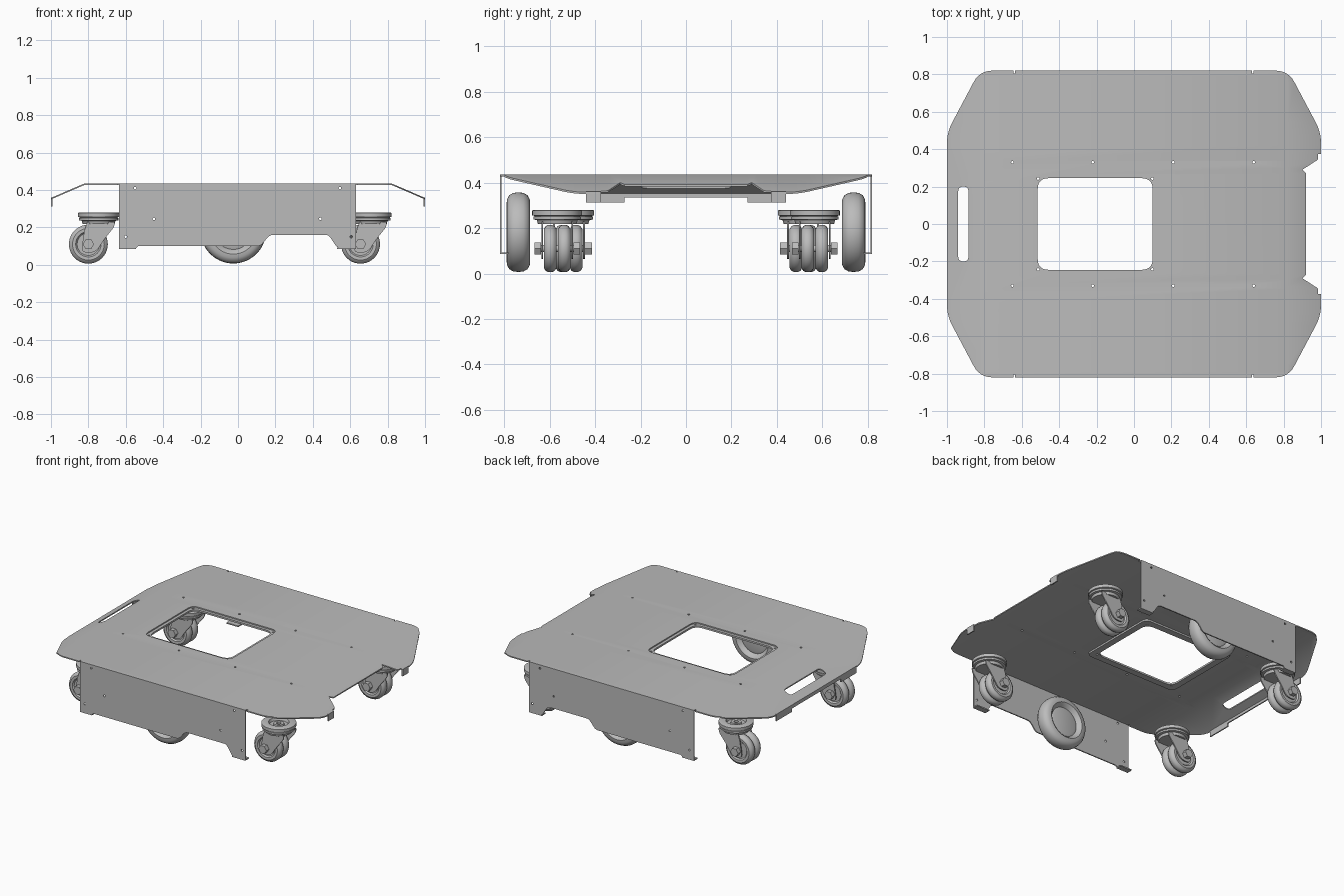
import bpy, bmesh, math
from mathutils import Matrix, Vector

if "Cube" in bpy.data.objects:
    bpy.data.objects.remove(bpy.data.objects["Cube"])

grey = bpy.data.materials.new("plain_grey")
grey.use_nodes = True
grey.diffuse_color = (0.5, 0.5, 0.5, 1)
grey.node_tree.nodes["Principled BSDF"].inputs["Base Color"].default_value = (0.5, 0.5, 0.5, 1)


def finish(name, bm, matrix=Matrix()):
    bmesh.ops.remove_doubles(bm, verts=bm.verts, dist=1e-5)
    bmesh.ops.transform(bm, matrix=matrix, verts=bm.verts)
    bmesh.ops.recalc_face_normals(bm, faces=bm.faces)
    mesh = bpy.data.meshes.new(name)
    bm.to_mesh(mesh)
    bm.free()
    mesh.materials.append(grey)
    obj = bpy.data.objects.new(name, mesh)
    bpy.context.collection.objects.link(obj)
    bpy.ops.object.select_all(action='DESELECT')
    obj.select_set(True)
    bpy.context.view_layer.objects.active = obj
    bpy.ops.object.shade_smooth_by_angle(angle=math.radians(35))
    return obj


def rounded(points, steps=6):
    """Corners given as (x, y, radius) become a filleted outline."""
    out = []
    for i, (x, y, r) in enumerate(points):
        p = Vector((x, y))
        if r == 0:
            out.append(p)
            continue
        a = p + (Vector(points[i - 1][:2]) - p).normalized() * r
        b = p + (Vector(points[(i + 1) % len(points)][:2]) - p).normalized() * r
        for k in range(steps + 1):
            t = k / steps
            out.append(a * (1 - t) ** 2 + p * 2 * t * (1 - t) + b * t * t)
    return out


def rect(x0, x1, y0, y1, r):
    return rounded([(x0, y0, r), (x1, y0, r), (x1, y1, r), (x0, y1, r)])


def circle(x, y, r, n=10):
    return [Vector((x + r * math.cos(2 * math.pi * k / n), y + r * math.sin(2 * math.pi * k / n)))
            for k in range(n)]


def sheet(loops, thick):
    """Flat plate with holes, centred on its thickness."""
    curve = bpy.data.curves.new("outline", 'CURVE')
    curve.dimensions, curve.fill_mode, curve.extrude = '2D', 'BOTH', thick / 2
    for loop in loops:
        s = curve.splines.new('POLY')
        s.points.add(len(loop) - 1)
        for pt, co in zip(s.points, loop):
            pt.co = (co.x, co.y, 0, 1)
        s.use_cyclic_u = True
    tmp = bpy.data.objects.new("outline", curve)
    bpy.context.collection.objects.link(tmp)
    dg = bpy.context.evaluated_depsgraph_get()
    mesh = bpy.data.meshes.new_from_object(tmp.evaluated_get(dg))
    bm = bmesh.new()
    bm.from_mesh(mesh)
    bpy.data.objects.remove(tmp)
    bpy.data.curves.remove(curve)
    bpy.data.meshes.remove(mesh)
    bmesh.ops.remove_doubles(bm, verts=bm.verts, dist=1e-5)
    return bm


def lathe(name, profile, matrix, steps=40):
    bm = bmesh.new()
    vs = [bm.verts.new((r, 0, h)) for r, h in profile]
    es = [bm.edges.new(pair) for pair in zip(vs, vs[1:])]
    bmesh.ops.spin(bm, geom=vs + es, axis=(0, 0, 1), cent=(0, 0, 0), steps=steps, angle=2 * math.pi)
    return finish(name, bm, matrix)


def box(name, x0, x1, y0, y1, z0, z1):
    bm = bmesh.new()
    bmesh.ops.create_cube(bm, size=1)
    bmesh.ops.scale(bm, vec=(x1 - x0, y1 - y0, z1 - z0), verts=bm.verts)
    return finish(name, bm, Matrix.Translation(((x0 + x1) / 2, (y0 + y1) / 2, (z0 + z1) / 2)))


def at(x, y, z):
    return Matrix.Translation((x, y, z))


UPRIGHT = Matrix.Rotation(math.pi / 2, 4, 'X')
TOP, THICK, BEND = 0.435, 0.008, 0.82

# Folded deck with hand slot, window, screw holes and a notched end
half = [(0.92, 0.27, 0), (0.90, 0.29, 0), (0.985, 0.345, 0.01), (0.985, 0.375, 0), (1, 0.375, 0),
        (1, 0.49, 0.06), (0.825, 0.82, 0.07), (0.64, 0.82, 0), (0.64, 0.805, 0), (0.63, 0.805, 0),
        (0.63, 0.82, 0), (-0.635, 0.82, 0), (-0.635, 0.805, 0), (-0.645, 0.805, 0), (-0.645, 0.82, 0),
        (-0.825, 0.82, 0.07), (-1, 0.49, 0.06)]
outline = rounded(half + [(x, -y, r) for x, y, r in reversed(half)])
holes = [circle(-0.65 + 0.43 * i, s * 0.33, 0.007) for i in range(4) for s in (-1, 1)]
bm = sheet([outline, rect(-0.535, 0.12, -0.265, 0.265, 0.05),
            rect(-0.94, -0.885, -0.2, 0.2, 0.0274)] + holes, THICK)
for side in (-1, 1):
    bmesh.ops.bisect_plane(bm, geom=bm.verts[:] + bm.edges[:] + bm.faces[:],
                           plane_co=(side * BEND, 0, 0), plane_no=(1, 0, 0))
for v in bm.verts:
    v.co.z -= max(0, abs(v.co.x) - BEND) * 0.43
finish("deck", bm, at(0, 0, TOP - THICK / 2))

# Window frame set just under the deck
screws = [circle(x, y, 0.007) for x in (-0.513, 0.098) for y in (-0.243, 0.243)]
bm = sheet([rect(-0.56, 0.145, -0.29, 0.29, 0.04), rect(-0.515, 0.10, -0.245, 0.245, 0.06)] + screws, 0.012)
finish("window_frame", bm, at(-0.0, 0, TOP - THICK - 0.006))

# Turned-down end lips
box("hand_lip", -1, -0.992, -0.27, 0.27, 0.335, 0.36)
for s in (-1, 1):
    ys = sorted((s * 0.27, s * 0.44))
    box("hand_lip_end", -1, -0.992, *ys, 0.312, 0.36)
    ys = sorted((s * 0.375, s * 0.44))
    box("notch_lip", 0.992, 1, *ys, 0.312, 0.36)

# Side skirts with a cut-out, inward feet and drive wheels
skirt = rounded([(-0.635, TOP, 0), (-0.635, 0.09, 0), (-0.545, 0.09, 0), (-0.535, 0.10, 0), (0.12, 0.10, 0.02),
                 (0.17, 0.16, 0.02), (0.485, 0.16, 0.02), (0.53, 0.09, 0.02), (0.63, 0.09, 0), (0.63, TOP, 0)])
skirt_holes = [circle(x, z, 0.007) for x, z in
               ((-0.55, 0.41), (0.545, 0.41), (-0.45, 0.245), (0.44, 0.245), (-0.6, 0.15), (0.605, 0.15))]
tire = [(0, -0.03), (0.085, -0.03), (0.10, -0.025), (0.115, -0.045), (0.125, -0.052), (0.145, -0.05),
        (0.163, -0.04), (0.173, -0.022), (0.175, 0)]
tire += [(r, -h) for r, h in reversed(tire[:-1])]
for s in (-1, 1):
    finish("side_skirt", sheet([skirt] + skirt_holes, THICK), at(0, s * 0.816, 0) @ UPRIGHT)
    for x0, x1 in ((-0.635, -0.545), (0.53, 0.63)):
        ys = sorted((s * 0.82, s * 0.78))
        box("skirt_foot", x0, x1, *ys, 0.085, 0.093)
    lathe("drive_wheel", tire, at(-0.025, s * 0.738, 0.182) @ UPRIGHT, 56)

# Twin-wheel swivel casters
bearing = [(0, 0.218), (0.085, 0.218), (0.09, 0.235), (0.105, 0.238), (0.105, 0.25), (0.098, 0.253),
           (0.11, 0.256), (0.11, 0.277), (0.105, 0.28), (0.065, 0.28), (0.058, 0.262), (0.035, 0.262),
           (0.033, 0.272), (0.015, 0.272), (0.015, 0.255), (0, 0.255)]
roller = [(0, -0.018), (0.06, -0.018), (0.068, -0.027), (0.085, -0.028), (0.098, -0.02), (0.104, -0.008),
          (0.104, 0.008), (0.098, 0.02), (0.085, 0.028), (0.068, 0.027), (0.06, 0.018), (0, 0.018)]
arm = rounded([(-0.095, 0.065, 0.035), (-0.015, 0.065, 0.035), (0.025, 0.13, 0.03), (0.085, 0.205, 0.02),
               (0.085, 0.23, 0), (-0.06, 0.23, 0), (-0.075, 0.19, 0.02)])
for cx, cy in ((-0.745, 0.515), (0.71, 0.567)):
    for s in (-1, 1):
        y = s * cy
        lathe("caster_bearing", bearing, at(cx, y, 0))
        axle = at(cx - 0.055, y, 0.11) @ UPRIGHT
        lathe("caster_axle", [(0, -0.09), (0.016, -0.09), (0.016, 0.09), (0, 0.09)], axle, 16)
        for k in (-1, 1):
            lathe("caster_wheel", roller, axle @ at(0, 0, k * 0.031))
            finish("caster_fork_arm", sheet([arm], 0.008), at(cx, y + k * 0.066, 0) @ UPRIGHT)
            lathe("caster_nut", [(0, -0.015), (0.03, -0.015), (0.03, 0.015), (0, 0.015)],
                  axle @ at(0, 0, k * 0.086), 6)
